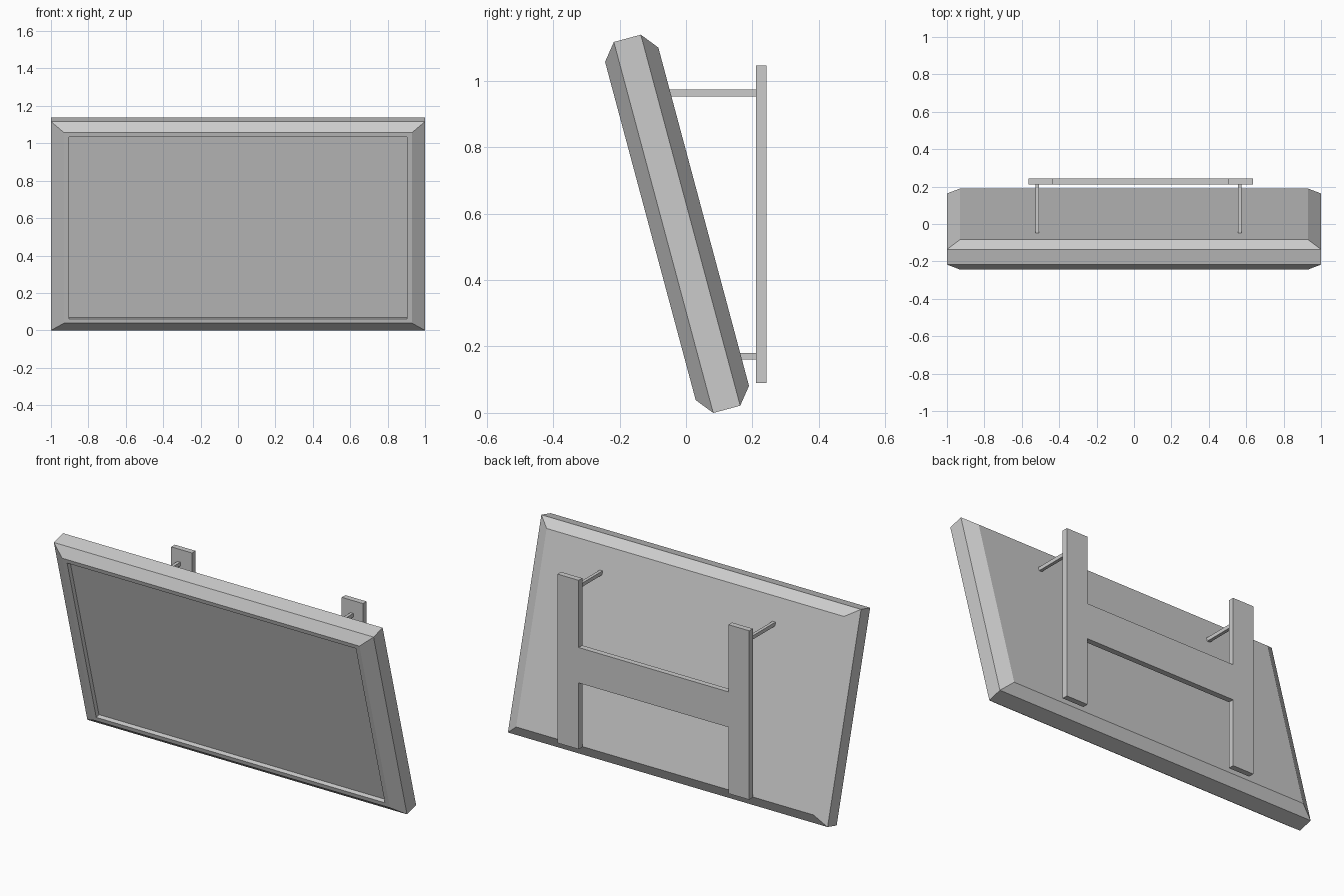
import bpy, bmesh, math
from mathutils import Matrix

if "Cube" in bpy.data.objects:
    bpy.data.objects.remove(bpy.data.objects["Cube"])


def make_object(name, bm):
    bmesh.ops.recalc_face_normals(bm, faces=bm.faces[:])
    mesh = bpy.data.meshes.new(name)
    bm.to_mesh(mesh)
    bm.free()
    obj = bpy.data.objects.new(name, mesh)
    bpy.context.collection.objects.link(obj)
    return obj


def box(name, x0, x1, y0, y1, z0, z1):
    bm = bmesh.new()
    size = Matrix.Diagonal((x1 - x0, y1 - y0, z1 - z0, 1))
    centre = Matrix.Translation(((x0 + x1) / 2, (y0 + y1) / 2, (z0 + z1) / 2))
    bmesh.ops.create_cube(bm, size=1, matrix=centre @ size)
    return make_object(name, bm)


# Tilted display: rectangular loops (half width, half height, depth), back to screen
loops = [(0.93, 0.527, 0.083), (1.0, 0.578, 0.042), (1.0, 0.578, -0.042),
         (0.93, 0.527, -0.083), (0.903, 0.503, -0.083), (0.903, 0.503, -0.058)]
bm = bmesh.new()
rings = [[bm.verts.new((sx * w, d, sz * h))
          for sx, sz in ((-1, -1), (1, -1), (1, 1), (-1, 1))] for w, h, d in loops]
for a, b in zip(rings, rings[1:]):
    for i in range(4):
        j = (i + 1) % 4
        bm.faces.new((a[i], a[j], b[j], b[i]))
bm.faces.new(rings[0])
bm.faces.new(rings[-1])
bm.transform(Matrix.Translation((0, -0.027, 0.569)) @ Matrix.Rotation(math.radians(15), 4, 'X'))
make_object("display_panel", bm)

# H-shaped wall bracket: one outline extruded in depth
outline = [(-0.565, 0.09), (-0.435, 0.09), (-0.435, 0.465), (0.502, 0.465),
           (0.502, 0.09), (0.635, 0.09), (0.635, 1.045), (0.502, 1.045),
           (0.502, 0.665), (-0.435, 0.665), (-0.435, 1.045), (-0.565, 1.045)]
bm = bmesh.new()
face = bm.faces.new([bm.verts.new((x, 0.21, z)) for x, z in outline])
ext = bmesh.ops.extrude_face_region(bm, geom=[face], use_keep_orig=True)
bmesh.ops.translate(bm, vec=(0, 0.032, 0),
                    verts=[g for g in ext["geom"] if isinstance(g, bmesh.types.BMVert)])
make_object("wall_bracket", bm)

# Support rods from the bracket into the back of the display
for side, x in (("left", -0.517), ("right", 0.565)):
    box("upper_rod_" + side, x - 0.009, x + 0.009, -0.055, 0.212, 0.952, 0.973)
    box("lower_rod_" + side, x - 0.009, x + 0.009, 0.155, 0.212, 0.16, 0.181)
